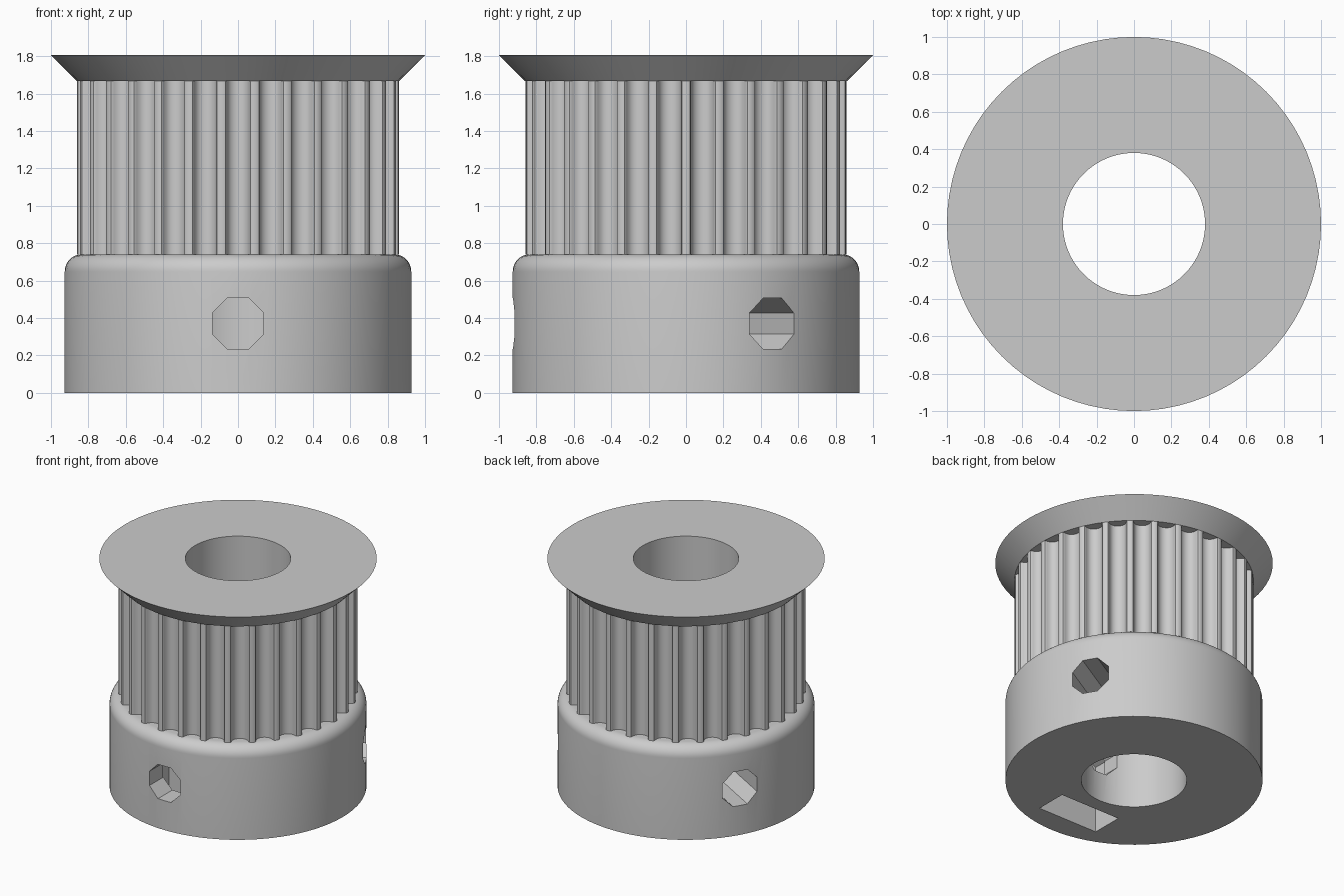
import bpy, bmesh
from math import pi, sin, cos, sqrt
from mathutils import Matrix

if "Cube" in bpy.data.objects:
    bpy.data.objects.remove(bpy.data.objects["Cube"])

# Main sizes
S = 0.09264                      # units per millimetre
TEETH = 30
SIDES = 80
BORE = 0.38
HUB_R, HUB_H, ROUND = 10 * S, 8 * S, S
TOOTH_R = (2 * TEETH / pi - 0.508) / 2 * S
TOOTH_TOP, TOP = 18 * S, 19.5 * S
SCREW_Z = HUB_H / 2

grey = bpy.data.materials.new("light grey metal")
grey.use_nodes = True
grey.diffuse_color = (0.6, 0.6, 0.6, 1)
grey.node_tree.nodes["Principled BSDF"].inputs["Base Color"].default_value = (0.6, 0.6, 0.6, 1)


def make_object(name, bm):
    bmesh.ops.recalc_face_normals(bm, faces=bm.faces)
    mesh = bpy.data.meshes.new(name)
    bm.to_mesh(mesh)
    bm.free()
    mesh.materials.append(grey)
    obj = bpy.data.objects.new(name, mesh)
    bpy.context.collection.objects.link(obj)
    return obj


def revolve(name, profile):
    """Turn a closed (radius, z) profile around the z axis."""
    bm = bmesh.new()
    rings = []
    for i in range(SIDES):
        a = 2 * pi * i / SIDES
        rings.append([bm.verts.new((r * cos(a), r * sin(a), z)) for r, z in profile])
    n = len(profile)
    for i, ring in enumerate(rings):
        nxt = rings[(i + 1) % SIDES]
        for j in range(n):
            k = (j + 1) % n
            bm.faces.new((ring[j], nxt[j], nxt[k], ring[k]))
    return make_object(name, bm)


def prism(name, outline, low, high, matrix=Matrix()):
    """Extrude an outline along z, then place it with a matrix."""
    bm = bmesh.new()
    face = bm.faces.new([bm.verts.new((x, y, low)) for x, y in outline])
    side = bmesh.ops.extrude_face_region(bm, geom=[face], use_keep_orig=True)
    moved = [v for v in side["geom"] if isinstance(v, bmesh.types.BMVert)]
    bmesh.ops.translate(bm, verts=moved, vec=(0, 0, high - low))
    bm.transform(matrix)
    return make_object(name, bm)


def circle(radius, sides, turn=0.0):
    return [(radius * cos(turn + 2 * pi * i / sides),
             radius * sin(turn + 2 * pi * i / sides)) for i in range(sides)]


def cut(obj, cutter):
    cutter.hide_render = True
    mod = obj.modifiers.new("cut", "BOOLEAN")
    mod.operation = "DIFFERENCE"
    mod.solver = "EXACT"
    mod.object = cutter
    bpy.context.view_layer.objects.active = obj
    bpy.ops.object.modifier_apply(modifier=mod.name)
    bpy.data.objects.remove(cutter)


# Hub with a rounded upper edge
rim = [(HUB_R - ROUND + ROUND * cos(a), HUB_H - ROUND + ROUND * sin(a))
       for a in (pi / 2 * i / 10 for i in range(11))]
hub = revolve("hub", [(BORE, 0), (HUB_R, 0)] + rim + [(BORE, HUB_H)])

# Three screw holes, each with a nut pocket open at the bottom
nut = 2.85 * S
pocket = [(-nut, -0.5), (nut, -0.5), (nut, 0.165), (0, 0.306), (-nut, 0.165)]
for i in range(3):
    place = (Matrix.Rotation(2 * pi * i / 3, 4, "Z")
             @ Matrix.Translation((0, 0, SCREW_Z))
             @ Matrix.Rotation(pi / 2, 4, "X"))
    cut(hub, prism("screw_cutter", circle(1.6 * S, 8, pi / 8), 0.2, 1.2, place))
    cut(hub, prism("nut_cutter", pocket, 0.492, 0.744, place))

# Toothed drum: rounded belt grooves with thin lands between them
half = [(0.747, 0), (0.648, 0.037), (0.598, 0.131), (0.579, 0.238), (0.547, 0.343),
        (0.505, 0.444), (0.452, 0.540), (0.358, 0.637), (0.248, 0.707), (0.127, 0.750)]
groove = [(-x, d) for x, d in half] + [(0, 0.764)] + half[::-1]
widen = 0.847 / 0.747
mouth = sqrt(TOOTH_R ** 2 - (0.847 * S) ** 2)
outline = []
for i in range(TEETH):
    a = 2 * pi * i / TEETH
    for x, d in groove:
        u, v = x * widen * S, d * S - mouth
        outline.append((u * cos(a) - v * sin(a), u * sin(a) + v * cos(a)))
drum = prism("toothed_drum", outline, HUB_H, TOOTH_TOP)
cut(drum, prism("bore_cutter", circle(BORE, SIDES), 0, 2))

# Flared flange on top
flange = revolve("top_flange", [(BORE, TOOTH_TOP), (TOOTH_R, TOOTH_TOP), (1, TOP), (BORE, TOP)])

# Smooth shading with crisp edges
bpy.ops.object.select_all(action="DESELECT")
for obj in (hub, drum, flange):
    obj.select_set(True)
bpy.context.view_layer.objects.active = hub
bpy.ops.object.shade_smooth_by_angle(angle=pi / 6)
